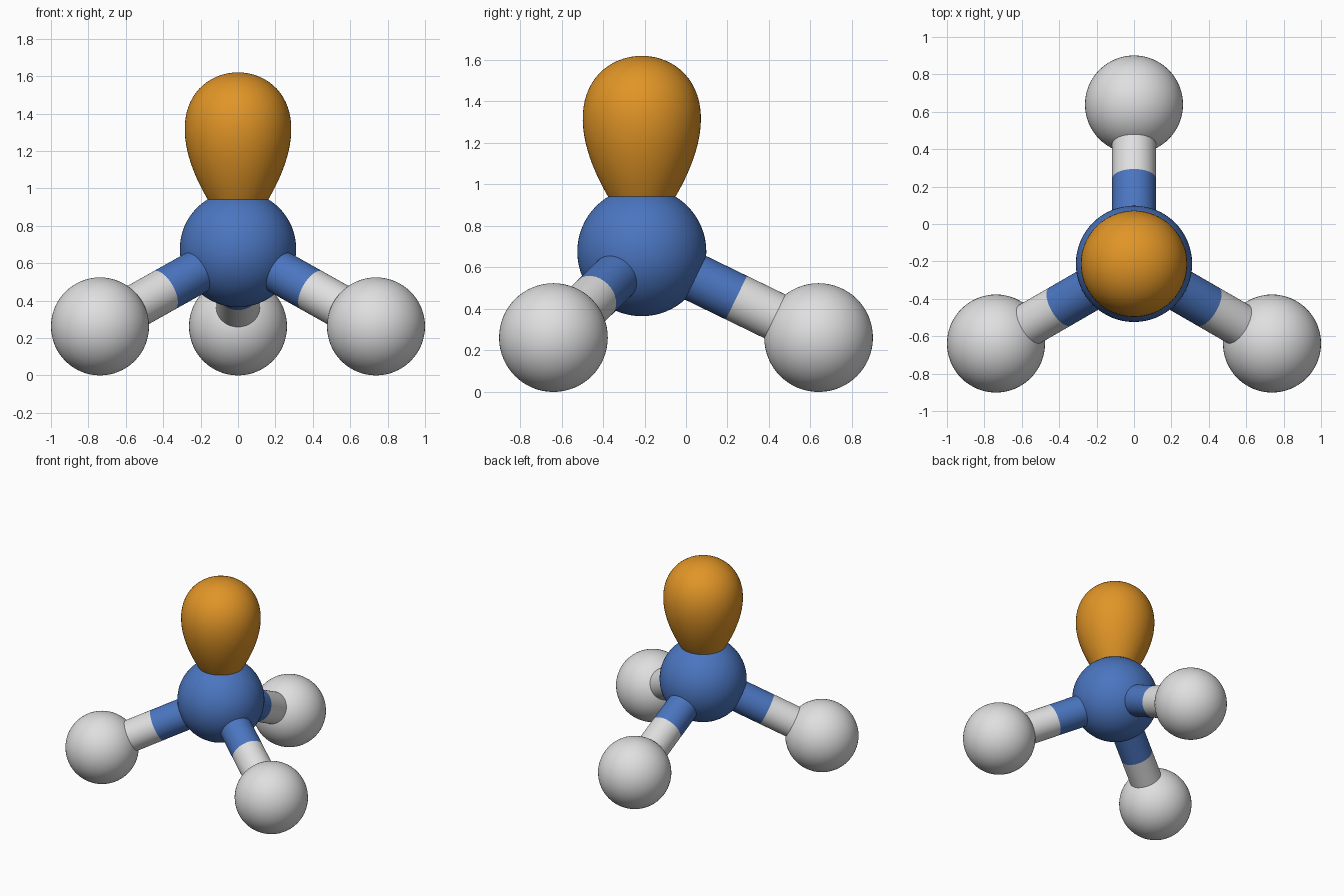
import bpy, bmesh, math
from mathutils import Vector

if "Cube" in bpy.data.objects:
    bpy.data.objects.remove(bpy.data.objects["Cube"])

def material(name, rgb):
    m = bpy.data.materials.new(name)
    m.diffuse_color = (*rgb, 1)
    m.use_nodes = True
    m.node_tree.nodes["Principled BSDF"].inputs["Base Color"].default_value = m.diffuse_color
    return m

BLUE = material("blue", (0.07, 0.18, 0.53))
WHITE = material("light grey", (0.74, 0.74, 0.74))
ORANGE = material("orange", (0.75, 0.30, 0.02))

def finish(name, bm, mat, loc):
    bmesh.ops.recalc_face_normals(bm, faces=bm.faces)
    me = bpy.data.meshes.new(name)
    bm.to_mesh(me)
    bm.free()
    for p in me.polygons:
        p.use_smooth = len(p.vertices) <= 4   # round caps stay flat
    me.materials.append(mat)
    ob = bpy.data.objects.new(name, me)
    ob.location = loc
    bpy.context.collection.objects.link(ob)
    return ob

def ball(name, loc, r, mat):
    bm = bmesh.new()
    bmesh.ops.create_uvsphere(bm, u_segments=64, v_segments=32, radius=r)
    return finish(name, bm, mat, loc)

def rod(name, a, b, r, mat):
    bm = bmesh.new()
    bmesh.ops.create_cone(bm, cap_ends=True, segments=48, radius1=r, radius2=r,
                          depth=(b - a).length)
    ob = finish(name, bm, mat, (a + b) / 2)
    ob.rotation_euler = (b - a).to_track_quat('Z', 'Y').to_euler()

# Central atom
centre = Vector((0, -0.213, 0.676))
ball("central_atom", centre, 0.311, BLUE)

# Three outer atoms with two-coloured bonds
for i, deg in enumerate((90, 210, 330), 1):
    t = math.radians(deg)
    h = Vector((0.852 * math.cos(t), centre.y + 0.852 * math.sin(t), 0.262))
    ball(f"outer_atom_{i}", h, 0.262, WHITE)
    split = centre + (h - centre).normalized() * 0.507
    rod(f"bond_inner_{i}", centre, split, 0.117, BLUE)
    rod(f"bond_outer_{i}", split, h, 0.117, WHITE)

# Lone pair lobe: teardrop profile spun about z
Z0, Z1, A, RINGS, SEG = 0.71, 1.62, 0.37, 40, 64
bm = bmesh.new()
prof = []
for k in range(RINGS + 1):
    t = math.pi * k / RINGS
    r = A * math.sin(t) * math.sin(t / 2)
    z = (Z0 + Z1) / 2 - (Z1 - Z0) / 2 * math.cos(t)
    prof.append(bm.verts.new((r, 0, z)))
edges = [bm.edges.new(p) for p in zip(prof, prof[1:])]
bmesh.ops.spin(bm, geom=prof + edges, cent=(0, 0, 0), axis=(0, 0, 1),
               angle=2 * math.pi, steps=SEG)
bmesh.ops.remove_doubles(bm, verts=bm.verts, dist=1e-5)
finish("lone_pair_lobe", bm, ORANGE, (0, centre.y, 0))
